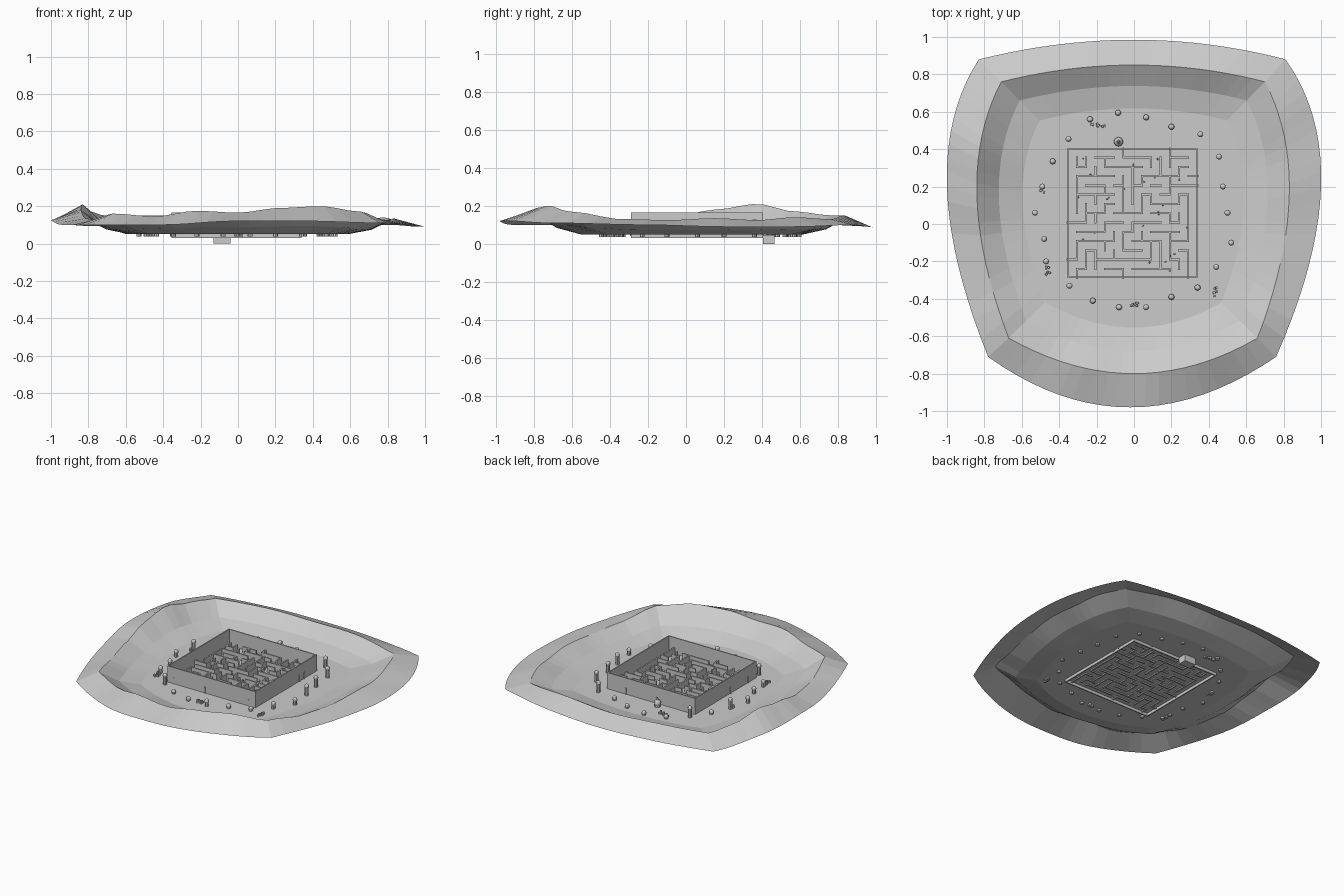
import bpy, bmesh, math, random
from mathutils import Matrix, Vector

if "Cube" in bpy.data.objects:
    bpy.data.objects.remove(bpy.data.objects["Cube"])
random.seed(7)

stone = bpy.data.materials.new("light_grey_stone")
stone.use_nodes = True
GREY = (0.6, 0.6, 0.6, 1)
stone.diffuse_color = GREY
stone.node_tree.nodes["Principled BSDF"].inputs["Base Color"].default_value = GREY

FLOOR = 0.05


def finish(bm, name):
    bmesh.ops.recalc_face_normals(bm, faces=bm.faces)
    mesh = bpy.data.meshes.new(name)
    bm.to_mesh(mesh)
    bm.free()
    mesh.materials.append(stone)
    obj = bpy.data.objects.new(name, mesh)
    bpy.context.collection.objects.link(obj)
    return obj


def box(bm, x0, x1, y0, y1, z0, z1):
    m = Matrix.Translation(((x0 + x1) / 2, (y0 + y1) / 2, (z0 + z1) / 2))
    m = m @ Matrix.Diagonal((x1 - x0, y1 - y0, z1 - z0, 1))
    bmesh.ops.create_cube(bm, size=1, matrix=m)


def column(bm, x, y, z0, z1, r0, r1, sides=8):
    m = Matrix.Translation((x, y, (z0 + z1) / 2))
    bmesh.ops.create_cone(bm, cap_ends=True, segments=sides, radius1=r0,
                          radius2=r1, depth=z1 - z0, matrix=m)


def ball(bm, x, y, z, r):
    bmesh.ops.create_uvsphere(bm, u_segments=10, v_segments=6, radius=r,
                              matrix=Matrix.Translation((x, y, z)))


# Terrain: four bowed sides, each with heights interpolated along it
STEPS = 20


def height(values, t):
    s = t * (len(values) - 1)
    i = min(int(s), len(values) - 2)
    f = s - i
    f = f * f * (3 - 2 * f)
    return values[i] * (1 - f) + values[i + 1] * f


def outline(corners, mids, heights):
    points = []
    for k in range(4):
        a, b = Vector(corners[k]), Vector(corners[(k + 1) % 4])
        c = 2 * Vector(mids[k]) - (a + b) / 2
        for i in range(STEPS):
            t = i / STEPS
            p = a * (1 - t) ** 2 + c * 2 * t * (1 - t) + b * t * t
            points.append(Vector((p.x, p.y, height(heights[k], t))))
    return points


# Order: front, right, back, left sides
outer = outline([(-0.78, -0.71), (0.76, -0.71), (0.81, 0.88), (-0.83, 0.88)],
                [(-0.02, -0.98), (1.0, 0.2), (0, 0.985), (-1.0, 0.2)],
                [(0.1, 0.1, 0.12, 0.12, 0.11), (0.11, 0.1, 0.09, 0.09, 0.1),
                 (0.1, 0.09, 0.085, 0.09, 0.095), (0.095, 0.12, 0.125, 0.1, 0.1)])
crest = outline([(-0.67, -0.61), (0.66, -0.61), (0.70, 0.76), (-0.71, 0.76)],
                [(0, -0.80), (0.83, 0.15), (0, 0.85), (-0.84, 0.15)],
                [(0.16, 0.145, 0.175, 0.165, 0.19, 0.2, 0.17),
                 (0.17, 0.13, 0.125, 0.135, 0.125, 0.14, 0.13),
                 (0.13, 0.15, 0.14, 0.15, 0.15),
                 (0.15, 0.17, 0.21, 0.18, 0.135, 0.125, 0.16)])


def inset(scale, lift):
    mid = Vector((0, 0.05))
    ring = []
    for p in crest:
        q = mid + (p.xy - mid) * scale
        ring.append(Vector((q.x, q.y, FLOOR + (p.z - FLOOR) * lift)))
    return ring


bm = bmesh.new()
rings = [[bm.verts.new(p) for p in ring]
         for ring in (outer, crest, inset(0.86, 0.3), inset(0.71, 0))]
count = len(crest)
for a, b in zip(rings, rings[1:]):
    for i in range(count):
        j = (i + 1) % count
        bm.faces.new((a[i], a[j], b[j], b[i]))
hub = bm.verts.new((0, 0.05, FLOOR))
for i in range(count):
    bm.faces.new((rings[-1][i], rings[-1][(i + 1) % count], hub))
terrain = finish(bm, "valley_ground")
if terrain.data.polygons[-1].normal.z < 0:
    terrain.data.flip_normals()

# Enclosure: four tall thin walls
X0, X1, Y0, Y1, T = -0.355, 0.34, -0.29, 0.405, 0.008
bm = bmesh.new()
for y in (Y0, Y1 - T):
    box(bm, X0, X1, y, y + T, 0.03, 0.165)
for x in (X0, X1 - T):
    box(bm, x, x + T, Y0 + T, Y1 - T, 0.03, 0.165)
finish(bm, "outer_wall")

# Maze: carve a spanning tree through a square grid, then wall the rest
N = 14
CELL = (X1 - X0) / N
opened, seen, stack = set(), {(0, 0)}, [(0, 0)]
while stack:
    x, y = stack[-1]
    options = [(x + i, y + j) for i, j in ((1, 0), (-1, 0), (0, 1), (0, -1))
               if 0 <= x + i < N and 0 <= y + j < N and (x + i, y + j) not in seen]
    if options:
        nxt = random.choice(options)
        opened.add(frozenset(((x, y), nxt)))
        seen.add(nxt)
        stack.append(nxt)
    else:
        stack.pop()
bm = bmesh.new()
H = 0.005
for i in range(N):
    for j in range(N):
        cx, cy = X0 + (i + 1) * CELL, Y0 + (j + 1) * CELL
        for di, dj in ((1, 0), (0, 1)):
            n = (i + di, j + dj)
            if max(n) >= N or frozenset(((i, j), n)) in opened or random.random() < 0.06:
                continue
            box(bm, cx - H - dj * CELL, cx + H, cy - H - di * CELL, cy + H, 0.042, 0.095)
finish(bm, "maze_walls")

# Columns with ball caps around the enclosure: x, y, height
SHORT, MIDDLE, TALL = 0.03, 0.05, 0.08
posts = [(-0.53, 0.06, MIDDLE), (-0.48, -0.08, MIDDLE), (-0.47, -0.2, MIDDLE),
         (-0.345, -0.33, TALL), (-0.22, -0.41, SHORT), (-0.08, -0.445, SHORT),
         (0.065, -0.445, MIDDLE), (0.2, -0.39, SHORT), (0.34, -0.34, SHORT),
         (0.44, -0.23, MIDDLE), (0.52, -0.1, MIDDLE), (0.5, 0.06, TALL),
         (0.475, 0.2, TALL), (0.455, 0.36, TALL), (0.355, 0.48, TALL),
         (0.2, 0.52, SHORT), (0.065, 0.57, SHORT), (-0.085, 0.595, SHORT),
         (-0.235, 0.56, SHORT), (-0.35, 0.455, TALL), (-0.435, 0.335, SHORT),
         (-0.49, 0.2, TALL)]
bm = bmesh.new()
for x, y, h in posts:
    top = FLOOR + h
    column(bm, x, y, 0.037, top - 0.014, 0.013, 0.013)
    ball(bm, x, y, top - 0.015, 0.016)
finish(bm, "capped_columns")

# Small stone heaps between the columns
bm = bmesh.new()
for x, y in ((-0.225, 0.525), (-0.19, 0.528), (-0.16, 0.53), (-0.49, 0.175),
             (-0.465, -0.235), (-0.46, -0.26), (-0.01, -0.43), (0.01, -0.43),
             (0.44, -0.35), (0.435, -0.375)):
    for k in range(3):
        dx, dy = random.uniform(-0.01, 0.01), random.uniform(-0.01, 0.01)
        column(bm, x + dx, y + dy, 0.037, FLOOR + random.uniform(0.01, 0.025), 0.008, 0.006, 6)
finish(bm, "stone_heaps")

# Loose rubble on the maze floor
bm = bmesh.new()
for k in range(24):
    x, y = random.uniform(X0 + 0.03, X1 - 0.03), random.uniform(Y0 + 0.03, Y1 - 0.03)
    column(bm, x, y, FLOOR - 0.005, FLOOR + 0.015, 0.006, 0.004, 5)
finish(bm, "maze_rubble")

# Domed shrine beside the back wall, over a sunken foundation block
bm = bmesh.new()
box(bm, -0.13, -0.04, 0.405, 0.465, 0, FLOOR - 0.003)
finish(bm, "shrine_foundation")
bm = bmesh.new()
column(bm, -0.083, 0.44, FLOOR - 0.005, FLOOR + 0.02, 0.02, 0.02, 10)
ball(bm, -0.083, 0.44, FLOOR + 0.025, 0.025)
column(bm, -0.083, 0.44, FLOOR + 0.045, FLOOR + 0.065, 0.012, 0.002)
finish(bm, "shrine_dome")
